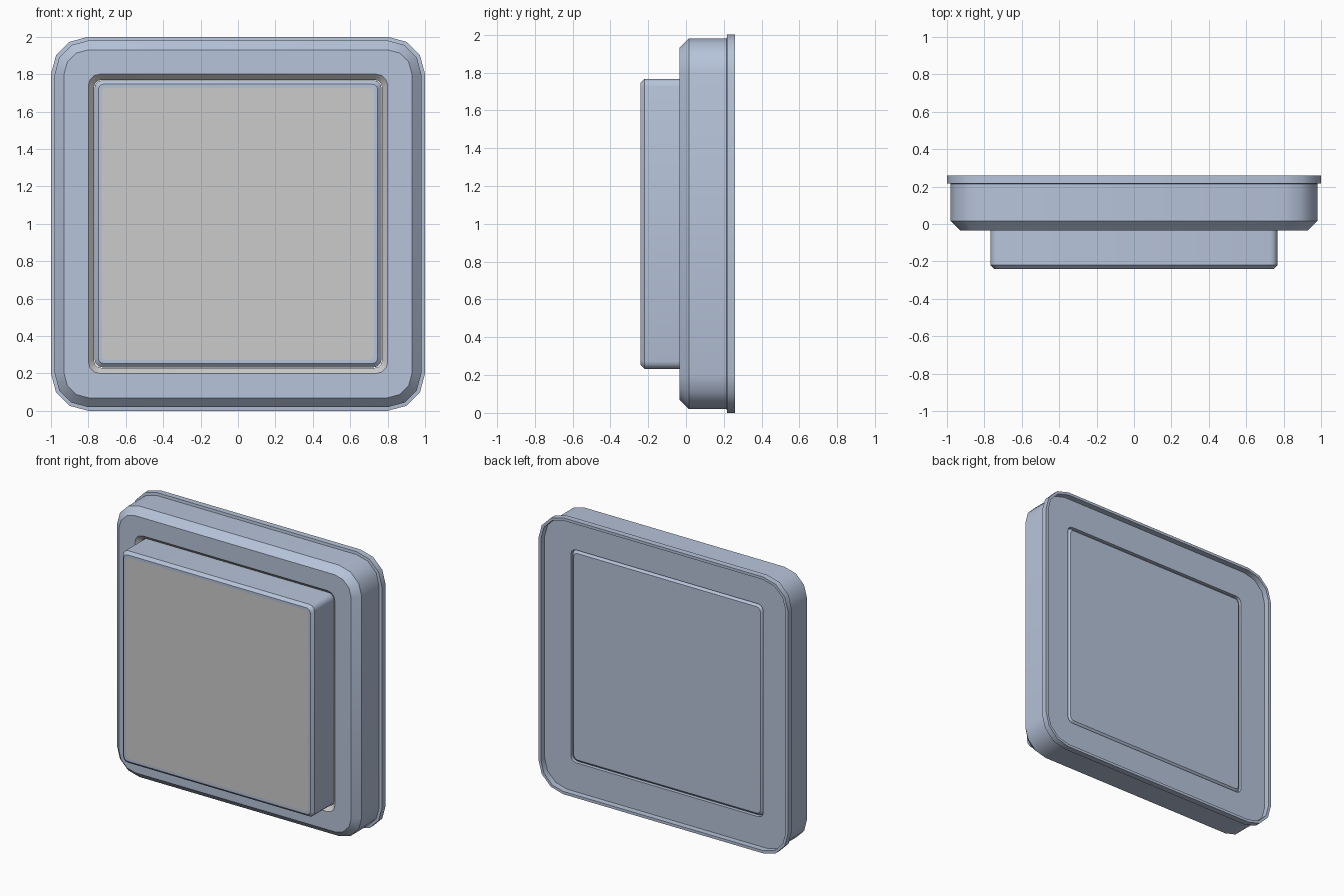
import bpy, bmesh, math

if "Cube" in bpy.data.objects:
    bpy.data.objects.remove(bpy.data.objects["Cube"])

SEGMENTS = 3      # facets per rounded corner
CENTRE_Z = 1.0


def material(name, colour):
    m = bpy.data.materials.new(name)
    m.diffuse_color = (*colour, 1)
    m.use_nodes = True
    m.node_tree.nodes["Principled BSDF"].inputs["Base Color"].default_value = m.diffuse_color
    return m


def ring(bm, half, radius, y):
    """Rounded square in the xz plane."""
    verts = []
    for q in range(4):
        mid = math.pi / 4 + q * math.pi / 2
        cx = math.copysign(half - radius, math.cos(mid))
        cz = math.copysign(half - radius, math.sin(mid))
        for i in range(SEGMENTS + 1):
            a = (q + i / SEGMENTS) * math.pi / 2
            verts.append(bm.verts.new((cx + radius * math.cos(a), y,
                                       CENTRE_Z + cz + radius * math.sin(a))))
    return verts


def loft(name, sections, closed, mats, second_slot):
    """Skin the sections; closed joins last to first, otherwise cap both ends.
    second_slot lists the bands (or -1 for the final cap) using material 2."""
    bm = bmesh.new()
    rings = [ring(bm, *s) for s in sections]
    n = len(rings[0])
    for k in range(len(rings) if closed else len(rings) - 1):
        a, b = rings[k], rings[(k + 1) % len(rings)]
        for i in range(n):
            j = (i + 1) % n
            f = bm.faces.new((a[i], a[j], b[j], b[i]))
            f.material_index = int(k in second_slot)
    if not closed:
        bm.faces.new(rings[0])
        bm.faces.new(rings[-1]).material_index = int(-1 in second_slot)
    bmesh.ops.recalc_face_normals(bm, faces=bm.faces[:])
    me = bpy.data.meshes.new(name)
    bm.to_mesh(me)
    bm.free()
    for m in mats:
        me.materials.append(m)
    ob = bpy.data.objects.new(name, me)
    bpy.context.collection.objects.link(ob)
    bpy.ops.object.select_all(action='DESELECT')
    ob.select_set(True)
    bpy.context.view_layer.objects.active = ob
    bpy.ops.object.shade_smooth_by_angle(angle=math.radians(32))
    return ob


shell = material("shell", (0.47, 0.55, 0.7))
panel = material("panel", (0.58, 0.58, 0.58))

# housing: recessed back inside a thin rim, body, front chamfer, bevelled opening
loft("housing", [
    (0.77, 0.04, 0.217),
    (0.98, 0.18, 0.217),
    (0.98, 0.18, 0.26),
    (1.00, 0.20, 0.26),
    (1.00, 0.20, 0.217),
    (0.98, 0.18, 0.215),
    (0.98, 0.18, 0.015),
    (0.93, 0.13, -0.035),
    (0.80, 0.06, -0.035),
    (0.77, 0.04, -0.003),
], True, [shell, panel], {8})

# push plate: bevelled box with a grey front face
loft("push_plate", [
    (0.747, 0.03, 0.217),
    (0.767, 0.04, 0.197),
    (0.767, 0.04, -0.22),
    (0.747, 0.03, -0.24),
    (0.727, 0.02, -0.24),
], False, [shell, panel], {-1})
